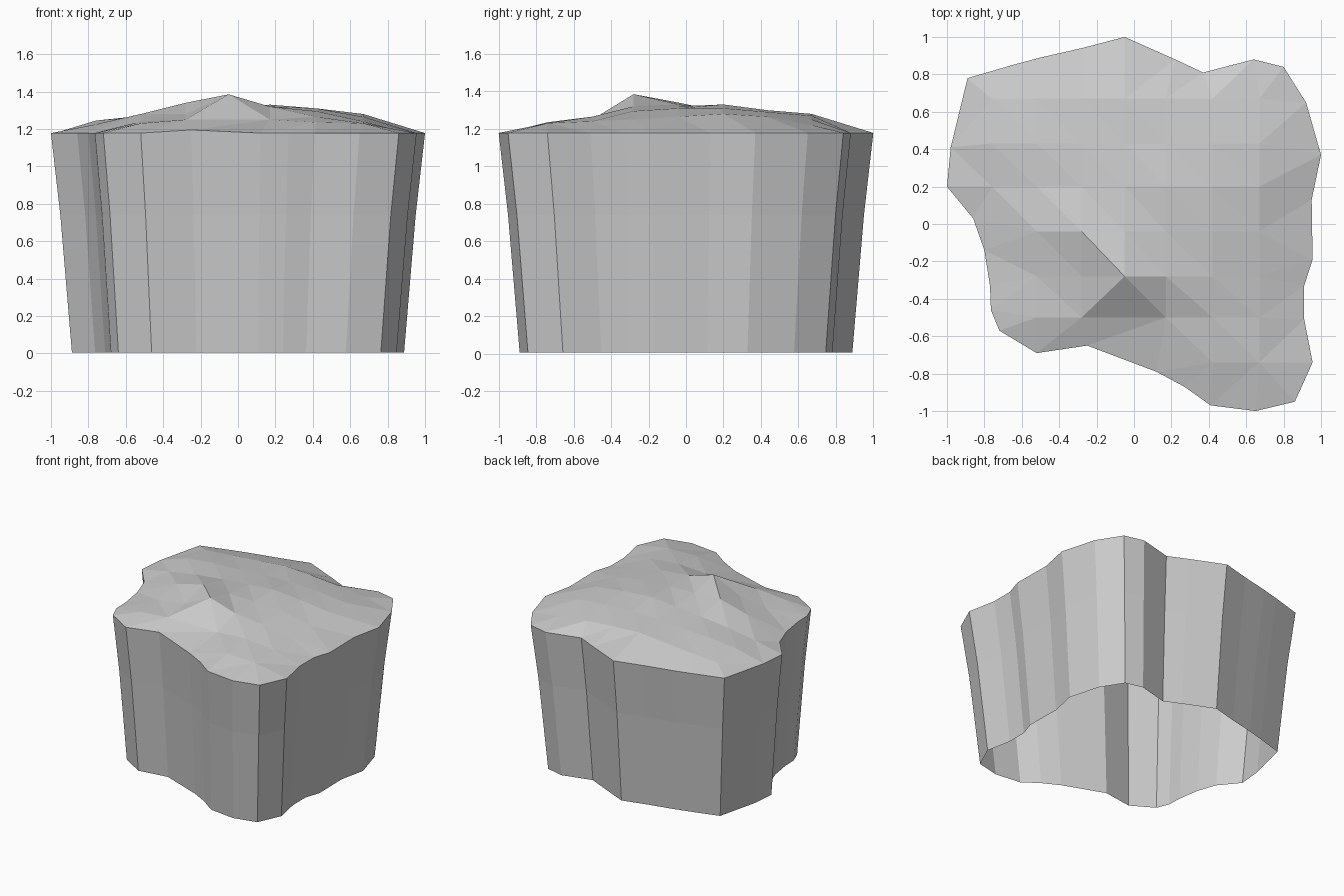
import bpy
from mathutils import Vector
from mathutils.geometry import delaunay_2d_cdt

if "Cube" in bpy.data.objects:
    bpy.data.objects.remove(bpy.data.objects["Cube"])

# Irregular plan outline at the rim, counter-clockwise
outline = [(-.05, 1), (-.28, .94), (-.5, .89), (-.65, .85), (-.89, .78), (-.98, .41),
           (-1, .2), (-.86, .03), (-.8, -.14), (-.77, -.33), (-.765, -.46), (-.72, -.57),
           (-.52, -.69), (-.25, -.65), (.12, -.79), (.27, -.87), (.41, -.97), (.65, -1),
           (.86, -.95), (.955, -.74), (.91, -.51), (.91, -.33), (.955, -.19), (.95, .13),
           (1, .37), (.92, .65), (.8, .84), (.64, .88), (.37, .81), (.22, .88)]
n = len(outline)

# Uneven top: a coarse height grid, None where there is no point
xs = (-.76, -.52, -.28, -.05, .17, .42, .67)
rows = {.67: (1.22, 1.24, 1.26, 1.28, 1.27, 1.25, 1.22),
        .43: (1.245, 1.27, 1.28, 1.295, 1.30, 1.29, 1.265),
        .20: (1.225, 1.265, 1.29, 1.31, 1.33, 1.31, 1.28),
        -.04: (None, 1.28, 1.34, 1.33, 1.32, 1.31, 1.265),
        -.28: (None, 1.24, 1.28, 1.385, 1.32, 1.295, 1.25),
        -.50: (None, 1.23, 1.25, None, 1.25, 1.265, 1.24),
        -.74: (None, None, None, None, None, 1.235, 1.23)}
top = [(x, y, 1.195 if abs(x + .25) < .01 else 1.178) for x, y in outline]
for y, heights in rows.items():
    top += [(x, y, h) for x, h in zip(xs, heights) if h]

# Triangulate the cap inside the outline, keeping the sharp crease by the peak
crease = (top.index((-.28, -.04, 1.34)), top.index((-.05, -.28, 1.385)))
res = delaunay_2d_cdt([Vector(p[:2]) for p in top], [crease], [list(range(n))], 1, 1e-5)
index = [o[0] for o in res[3]]
faces = [[index[i] for i in f] for f in res[2]]

# Tapered walls in two bands, open underneath
verts = list(top)
upper = list(range(n))
for scale, z in ((.95, .74), (.888, .005)):
    lower = list(range(len(verts), len(verts) + n))
    verts += [(x * scale, y * scale, z) for x, y in outline]
    for i in range(n):
        j = (i + 1) % n
        faces.append([upper[i], lower[i], lower[j], upper[j]])
    upper = lower

mesh = bpy.data.meshes.new("rock_block")
mesh.from_pydata(verts, [], faces)
mesh.validate()
mesh.update()
rock = bpy.data.objects.new("rock_block", mesh)
bpy.context.collection.objects.link(rock)
